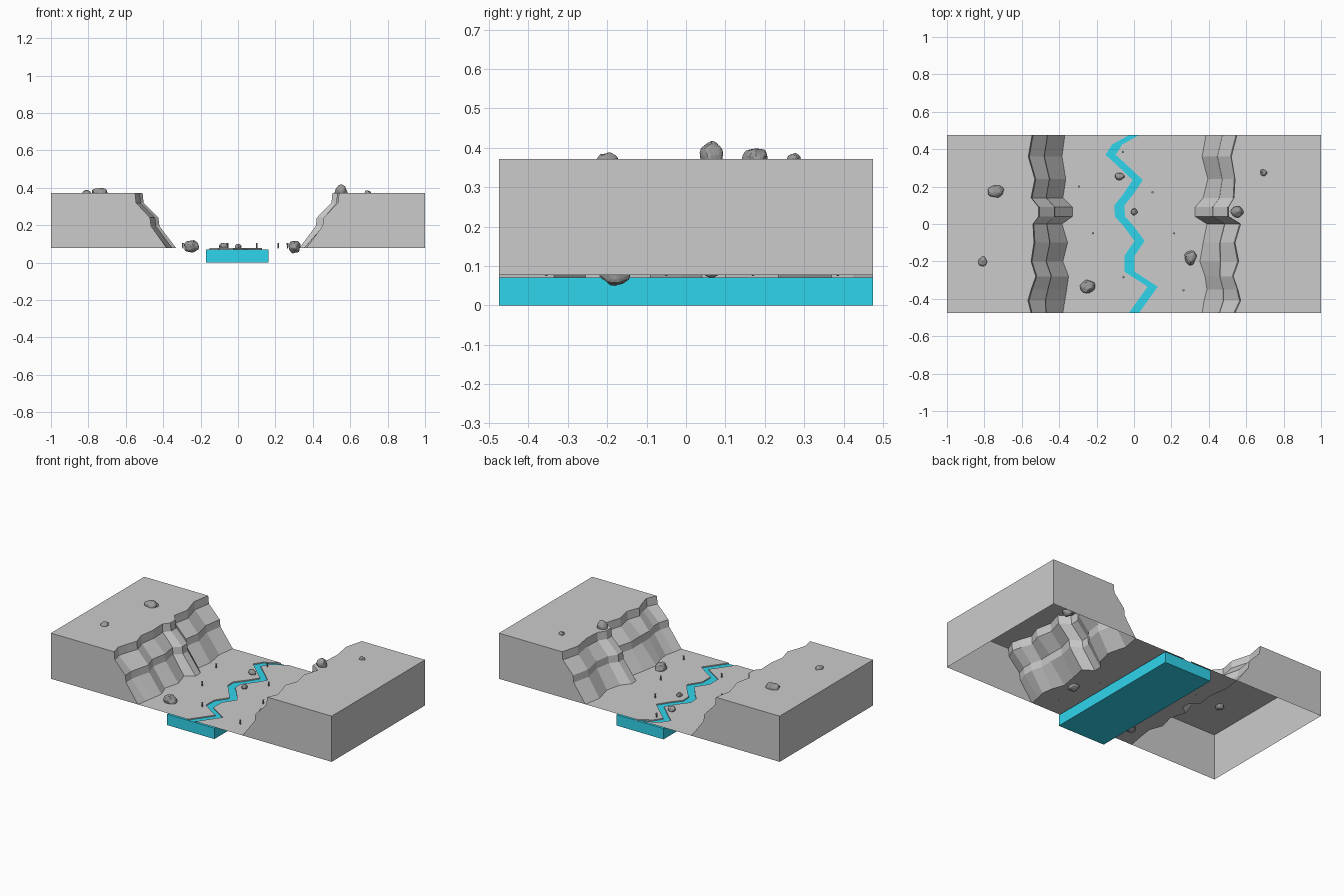
import bpy, bmesh
from mathutils import Vector, noise

if "Cube" in bpy.data.objects:
    bpy.data.objects.remove(bpy.data.objects["Cube"])

TOP, FLOOR, WATER, Y = 0.371, 0.077, 0.07, 0.475


def material(name, color):
    m = bpy.data.materials.new(name)
    m.diffuse_color = color
    m.use_nodes = True
    m.node_tree.nodes["Principled BSDF"].inputs["Base Color"].default_value = m.diffuse_color
    return m


blue = material("water_blue", (0.03, 0.66, 0.84, 1))
dark = material("dark_stone", (0.33, 0.33, 0.33, 1))


def finish(name, bm, mat=None):
    me = bpy.data.meshes.new(name)
    bm.to_mesh(me)
    bm.free()
    ob = bpy.data.objects.new(name, me)
    bpy.context.collection.objects.link(ob)
    if mat:
        me.materials.append(mat)
    return ob


# cliff rows along y, with |x| of the cliff top and the cliff foot
rows = [Y, .36, .24, .14, .09, .04, 0, -.1, -.2, -.28, -.35, -.41, -Y]
left_top = [.545, .565, .53, .55, .51, .51, .54, .535, .55, .525, .55, .567, .55]
left_foot = [.37, .385, .365, .38, .33, .33, .385, .355, .38, .35, .36, .37, .38]
right_top = [.55, .52, .54, .535, .505, .505, .57, .54, .56, .53, .555, .57, .54]
right_foot = [.385, .364, .395, .37, .327, .327, .39, .37, .352, .38, .39, .375, .364]
# cliff profile: (height, share of the way from top to foot)
profile = [(TOP, 0), (.32, .03), (.24, .47), (.195, .5), (FLOOR, 1)]
# winding river centre line
river = [(0, Y), (-.09, .425), (-.125, .37), (-.07, .32), (.02, .235), (-.03, .16),
         (-.078, .10), (-.075, .04), (-.03, -.01), (.03, -.09), (-.024, -.17),
         (-.024, -.255), (.1, -.335), (0, -Y)]


# one open-bottomed bank: plateau, stepped cliff, outer walls and half the floor
def bank(name, side, tops, feet):
    bm = bmesh.new()
    grid = [[bm.verts.new((side * (t + (f - t) * s), y, z)) for z, s in profile]
            for y, t, f in zip(rows, tops, feet)]
    for a, b in zip(grid, grid[1:]):
        for i in range(len(profile) - 1):
            bm.faces.new((a[i], a[i + 1], b[i + 1], b[i]))
    hi = [bm.verts.new((side, y, TOP)) for y in (Y, -Y)]
    lo = [bm.verts.new((side, y, FLOOR)) for y in (Y, -Y)]
    plateau = bm.faces.new([r[0] for r in grid] + [hi[1], hi[0]])
    bm.faces.new((hi[0], hi[1], lo[1], lo[0]))
    for k, row in ((0, grid[0]), (1, grid[-1])):
        bm.faces.new(row + [lo[k], hi[k]])
    edge = [bm.verts.new((x + side * .027, y, FLOOR)) for x, y in river]
    rim = [bm.verts.new((v.co.x, v.co.y, WATER)) for v in edge]
    bm.faces.new([r[-1] for r in grid] + edge[::-1])
    for i in range(len(edge) - 1):
        bm.faces.new((edge[i], edge[i + 1], rim[i + 1], rim[i]))
    bmesh.ops.recalc_face_normals(bm, faces=bm.faces[:])
    plateau.normal_update()
    if plateau.normal.z < 0:
        bmesh.ops.reverse_faces(bm, faces=bm.faces[:])
    finish(name, bm)


bank("left_bank", -1, left_top, left_foot)
bank("right_bank", 1, right_top, right_foot)

# block of water under the floor
bm = bmesh.new()
bmesh.ops.create_cube(bm, size=1)
for v in bm.verts:
    v.co = (v.co.x * .336 - .004, v.co.y * 2 * Y, (v.co.z + .5) * WATER)
finish("river_water", bm, blue)

# boulders: centre and half sizes
boulders = [(-.74, .175, .371, .043, .032, .029), (-.81, -.2, .368, .023, .026, .02),
            (.552, .065, .378, .031, .03, .036), (.692, .275, .368, .019, .018, .018),
            (-.25, -.335, .088, .04, .032, .034), (.302, -.18, .084, .031, .038, .034),
            (-.077, .255, .085, .025, .019, .02), (0, .065, .085, .016, .018, .015)]
for n, (x, y, z, rx, ry, rz) in enumerate(boulders):
    bm = bmesh.new()
    bmesh.ops.create_icosphere(bm, subdivisions=3, radius=1)
    for v in bm.verts:
        k = 1 + .28 * noise.noise(v.co * 1.3 + Vector((n * 5.3, 1.7, n)))
        v.co = (x + v.co.x * rx * k, y + v.co.y * ry * k, z + v.co.z * rz * k)
    finish(f"boulder_{n + 1}", bm, dark)

# tiny dry stalks on the valley floor
stalks = [(-.06, .385), (-.295, .2), (-.22, -.05), (.1, .17),
          (-.055, -.285), (.215, -.05), (.265, -.355)]
for n, (x, y) in enumerate(stalks):
    bm = bmesh.new()
    bmesh.ops.create_cone(bm, cap_ends=True, segments=6, radius1=.003, radius2=.006, depth=.03)
    bmesh.ops.translate(bm, verts=bm.verts[:], vec=(x, y, .09))
    finish(f"stalk_{n + 1}", bm, dark)
